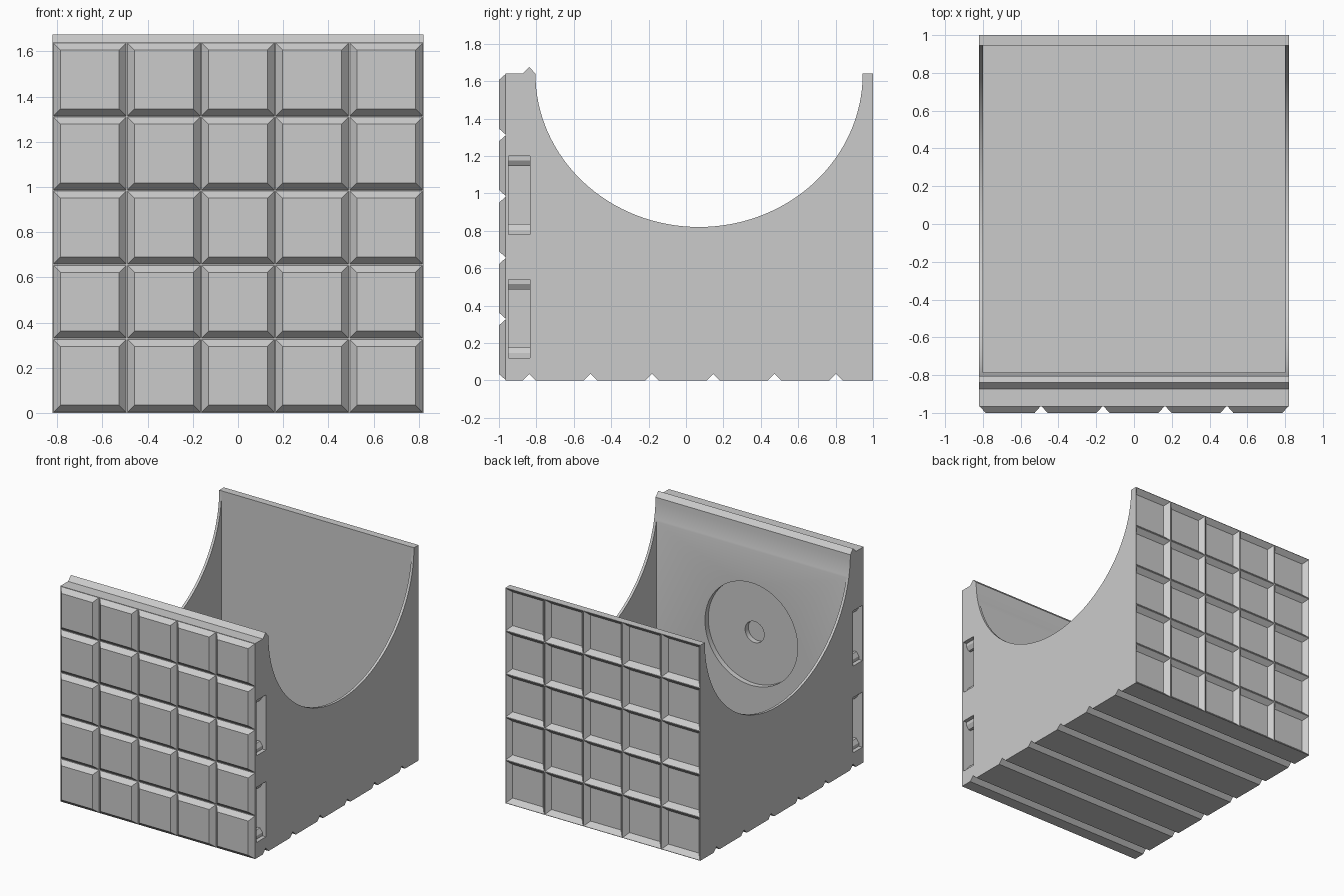
import bpy, bmesh, math
from mathutils import Vector

if "Cube" in bpy.data.objects:
    bpy.data.objects.remove(bpy.data.objects["Cube"])

W, H = 0.82, 1.64            # half width, height
CELL = H / 5                 # tile pitch
FRONT, BACK, DEPTH = -0.965, 1.0, 0.035

grey = bpy.data.materials.new("plain grey")
grey.diffuse_color = (0.6, 0.6, 0.6, 1)
grey.use_nodes = True
grey.node_tree.nodes["Principled BSDF"].inputs["Base Color"].default_value = grey.diffuse_color


def finish(name, bm):
    bmesh.ops.recalc_face_normals(bm, faces=bm.faces)
    me = bpy.data.meshes.new(name)
    bm.to_mesh(me)
    bm.free()
    me.materials.append(grey)
    ob = bpy.data.objects.new(name, me)
    bpy.context.collection.objects.link(ob)
    return ob


def prism(bm, points, offset):
    """Extrude a closed outline of 3D points along offset."""
    face = bm.faces.new([bm.verts.new(p) for p in points])
    new = bmesh.ops.extrude_face_region(bm, geom=[face])["geom"]
    bmesh.ops.translate(bm, vec=Vector(offset),
                        verts=[v for v in new if isinstance(v, bmesh.types.BMVert)])


def tiles(bm, y0, half0, y1, half1):
    """5 x 5 grid of tapered square blocks running from y0 to y1."""
    signs = [(-1, -1), (1, -1), (1, 1), (-1, 1)]
    for i in range(5):
        for j in range(5):
            cx, cz = (i - 2) * CELL, (j + 0.5) * CELL
            a, b = [[bm.verts.new((cx + sx * h, y, cz + sz * h)) for sx, sz in signs]
                    for y, h in ((y0, half0), (y1, half1))]
            bm.faces.new(a)
            bm.faces.new(b)
            for k in range(4):
                n = (k + 1) % 4
                bm.faces.new((a[k], a[n], b[n], b[k]))


def disc(bm, radius, y0, y1, z):
    n = 64
    ring = [(radius * math.cos(2 * math.pi * k / n), y0,
             z + radius * math.sin(2 * math.pi * k / n)) for k in range(n)]
    prism(bm, ring, (0, y1 - y0, 0))


def cut(target, bm):
    tool = finish("cutter", bm)
    tool.hide_render = True
    mod = target.modifiers.new("cut", 'BOOLEAN')
    mod.operation, mod.solver, mod.object = 'DIFFERENCE', 'EXACT', tool
    bpy.context.view_layer.objects.active = target
    bpy.ops.object.modifier_apply(modifier=mod.name)
    bpy.data.objects.remove(tool)


# Body: side outline with floor grooves, elliptical scoop and locating ridge
outline = [(FRONT, 0)]
for k in range(6):
    y = -0.838 + k * CELL
    outline += [(y - DEPTH, 0), (y, DEPTH), (y + DEPTH, 0)]
outline += [(BACK, 0), (BACK, H)]
mid, half = 0.07, 0.875
for k in range(65):
    a = math.pi * k / 64
    outline.append((mid + half * math.cos(a), H - 0.82 * math.sin(a)))
outline += [(-0.838, H + DEPTH), (-0.873, H), (FRONT, H)]
bm = bmesh.new()
prism(bm, [(-W, y, z) for y, z in outline], (2 * W, 0, 0))
body = finish("bin_body", bm)

# Inner cavity
bm = bmesh.new()
prism(bm, [(-0.8, -0.785, 0.055), (0.8, -0.785, 0.055),
           (0.8, 0.945, 0.055), (-0.8, 0.945, 0.055)], (0, 0, 2))
cut(body, bm)

# Round recess and small centre hole in the inside of the front wall
for radius, y in ((0.39, -0.825), (0.08, -0.865)):
    bm = bmesh.new()
    disc(bm, radius, y, -0.7, 0.825)
    cut(body, bm)

# Clip slots in both sides, narrowed by a snap ridge
half_slot = [(0.84, 0.21), (0.79, 0.21), (0.79, 0.185), (0.77, 0.155),
             (0.75, 0.155), (0.73, 0.185), (0.70, 0.185)]
bm = bmesh.new()
for side in (-1, 1):
    for cz in (0.33, 0.99):
        loop = half_slot + [(x, -z) for x, z in reversed(half_slot)]
        prism(bm, [(side * x, -0.95, cz + z) for x, z in loop], (0, 0.115, 0))
cut(body, bm)

# Grid of tapered pockets in the back
bm = bmesh.new()
tiles(bm, BACK - DEPTH, 0.128, BACK + 0.001, 0.162)
cut(body, bm)

# Raised tapered tiles on the front
bm = bmesh.new()
tiles(bm, FRONT, 0.161, -1.0, 0.13)
pads = finish("front_tiles", bm)

# Smooth the curves, keep the edges sharp
for ob in (body, pads):
    bpy.ops.object.select_all(action='DESELECT')
    ob.select_set(True)
    bpy.context.view_layer.objects.active = ob
    bpy.ops.object.shade_smooth_by_angle(angle=math.radians(25))
